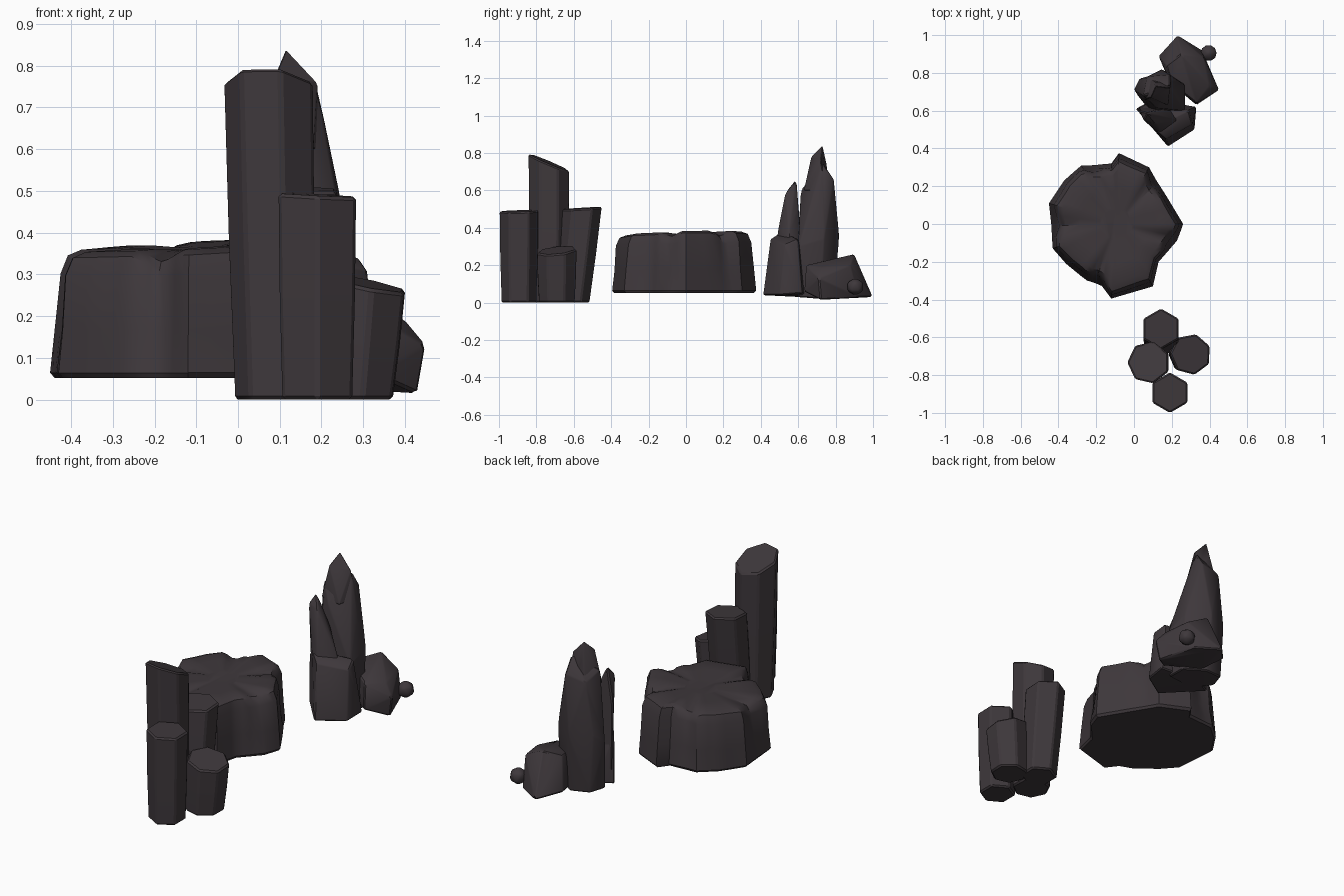
import bpy, bmesh, math
from mathutils import Vector

if "Cube" in bpy.data.objects:
    bpy.data.objects.remove(bpy.data.objects["Cube"], do_unlink=True)

stone = bpy.data.materials.new("dark_stone")
colour = (0.048, 0.039, 0.044, 1)
stone.use_nodes = True
stone.diffuse_color = colour
bsdf = stone.node_tree.nodes["Principled BSDF"]
bsdf.inputs["Base Color"].default_value = colour
bsdf.inputs["Roughness"].default_value = 0.9


def finish(bm, name, bevel=0.0, angle=32):
    """Turn a bmesh into a named, shaded stone object."""
    bmesh.ops.recalc_face_normals(bm, faces=bm.faces)
    if bevel:
        bmesh.ops.bevel(bm, geom=bm.edges[:], offset=bevel, segments=1,
                        affect='EDGES', clamp_overlap=True)
    mesh = bpy.data.meshes.new(name)
    bm.to_mesh(mesh)
    bm.free()
    obj = bpy.data.objects.new(name, mesh)
    bpy.context.collection.objects.link(obj)
    mesh.materials.append(stone)
    bpy.ops.object.select_all(action='DESELECT')
    obj.select_set(True)
    bpy.context.view_layer.objects.active = obj
    bpy.ops.object.shade_smooth_by_angle(angle=math.radians(angle))
    return obj


def loft(name, rings, bevel=0.0, angle=32):
    """Skin a stack of equal-length closed rings and cap both ends."""
    bm = bmesh.new()
    loops = [[bm.verts.new(p) for p in ring] for ring in rings]
    count = len(loops[0])
    for low, high in zip(loops, loops[1:]):
        for i in range(count):
            j = (i + 1) % count
            bm.faces.new((low[i], low[j], high[j], high[i]))
    bm.faces.new(loops[0][::-1])
    bm.faces.new(loops[-1])
    return finish(bm, name, bevel, angle)


def column(name, centre, radius, height, sides=6, turn=90, lean=(0, 0), tilt=(0, 0)):
    """Prismatic column: narrower foot shifted by lean, top sloped by tilt."""
    rings = []
    for t, size in ((0, 0.9), (0.5, 0.97), (1, 1)):
        ring = []
        for i in range(sides):
            a = math.radians(turn) + math.tau * i / sides
            dx, dy = math.cos(a) * radius * size, math.sin(a) * radius * size
            z = t * (height + dx * tilt[0] + dy * tilt[1])
            ring.append((centre[0] + dx + lean[0] * (1 - t),
                         centre[1] + dy + lean[1] * (1 - t), z))
        rings.append(ring)
    return loft(name, rings, 0.008, 25)


def shard(name, points, bevel=0.006):
    """Angular chunk of stone: the convex hull of a few points."""
    bm = bmesh.new()
    for p in points:
        bm.verts.new(p)
    result = bmesh.ops.convex_hull(bm, input=bm.verts[:])
    spare = {g for g in result["geom_interior"] if isinstance(g, bmesh.types.BMVert)}
    bmesh.ops.delete(bm, geom=list(spare), context='VERTS')
    bmesh.ops.dissolve_limit(bm, angle_limit=math.radians(4),
                             verts=bm.verts[:], edges=bm.edges[:])
    return finish(bm, name, bevel)


# Front cluster of columns
column("front_column", (0.19, -0.893), 0.107, 0.49, tilt=(-0.05, 0.02))
column("tall_column", (0.077, -0.733), 0.113, 0.75, sides=7, turn=180,
       lean=(0.015, 0), tilt=(-0.08, -0.42))
column("rear_column", (0.143, -0.555), 0.108, 0.505, lean=(0, -0.055), tilt=(-0.03, 0.06))
column("short_column", (0.3, -0.69), 0.11, 0.28, sides=7, turn=75,
       lean=(-0.02, 0), tilt=(-0.2, 0.1))

# Broad cracked boulder
outline = [(-.45, .11), (-.37, .23), (-.28, .31), (-.12, .32), (-.08, .375), (.08, .3),
           (.14, .2), (.26, 0), (.23, -.09), (.13, -.2), (.1, -.33), (-.12, -.395),
           (-.17, -.33), (-.25, -.3), (-.36, -.21), (-.43, -.13)]
cracks = [48, 113, 180, 250, 342]
heart = Vector((-0.09, 0))
rim = []
for k, p in enumerate(outline):
    a, b = Vector(p), Vector(outline[(k + 1) % len(outline)])
    rim += [a.lerp(b, s / 4) - heart for s in range(4)]


def crack_depth(v):
    """One on a crack line, fading to zero beside it."""
    angle = math.degrees(math.atan2(v.y, v.x))
    gap = min(abs((angle - c + 180) % 360 - 180) for c in cracks)
    return max(0, 1 - gap / 13)


rings = []
for size, t, pinch, sink in ((.97, 0, 0, 0), (1, .04, .01, 0), (.97, .38, .05, 0),
                             (.94, .82, .09, .01), (.89, .96, .1, .035),
                             (.8, 1, .03, .03), (.55, 1.0, 0, .018), (.25, .98, 0, 0)):
    ring = []
    for v in rim:
        d = crack_depth(v)
        # Individual blocks bulge a little differently
        wobble = 0.012 * math.sin(5 * math.atan2(v.y, v.x) + 4 * t) * t
        p = heart + v * (size * (1 - pinch * d) + wobble)
        top = 0.375 + 0.05 * p.x + 0.03 * p.y
        ring.append((p.x, p.y, 0.052 + (top - 0.052) * t - sink * d))
    rings.append(ring)
loft("cracked_boulder", rings, 0, 30)

# Rear spires
shard("tall_spire", [
    (.02, .68, .03), (.05, .77, .03), (.16, .79, .02), (.27, .72, .02), (.26, .6, .03),
    (.1, .58, .03), (0, .71, .3), (.03, .77, .35), (.15, .82, .35), (.27, .74, .34),
    (.27, .6, .3), (.07, .78, .64), (.19, .79, .66), (.24, .7, .51), (.05, .68, .68),
    (.19, .73, .75), (.12, .615, .6)])
shard("spire_tip", [
    (.05, .66, .6), (.18, .63, .6), (.2, .75, .6), (.08, .77, .6), (.09, .67, .78),
    (.19, .72, .76), (.11, .75, .75), (.115, .73, .84)], 0.003)
shard("spire_foot", [
    (.01, .61, .03), (.18, .41, .04), (.32, .5, .04), (.33, .62, .05), (.1, .66, .03),
    (.02, .6, .3), (.17, .45, .34), (.31, .53, .31), (.29, .6, .34), (.1, .51, .38)])
shard("small_spire", [
    (.02, .62, .1), (.15, .46, .15), (.27, .54, .15), (.22, .63, .15), (.03, .6, .45),
    (.14, .49, .38), (.22, .55, .38), (.05, .55, .61), (.07, .59, .66), (.12, .53, .58),
    (.14, .6, .5)])

# Fallen rock beside the spires
shard("fallen_rock", [
    (.23, 1, .03), (.13, .89, .06), (.18, .77, .03), (.36, .92, .03), (.43, .72, .015),
    (.33, .63, .06), (.17, .84, .23), (.25, .9, .26), (.37, .88, .2), (.4, .73, .19),
    (.45, .71, .13), (.33, .64, .2), (.2, .74, .21)])
bm = bmesh.new()
bmesh.ops.create_icosphere(bm, subdivisions=1, radius=0.05)
bmesh.ops.translate(bm, verts=bm.verts, vec=(0.395, 0.905, 0.085))
finish(bm, "rock_knob", 0.006, 40)
